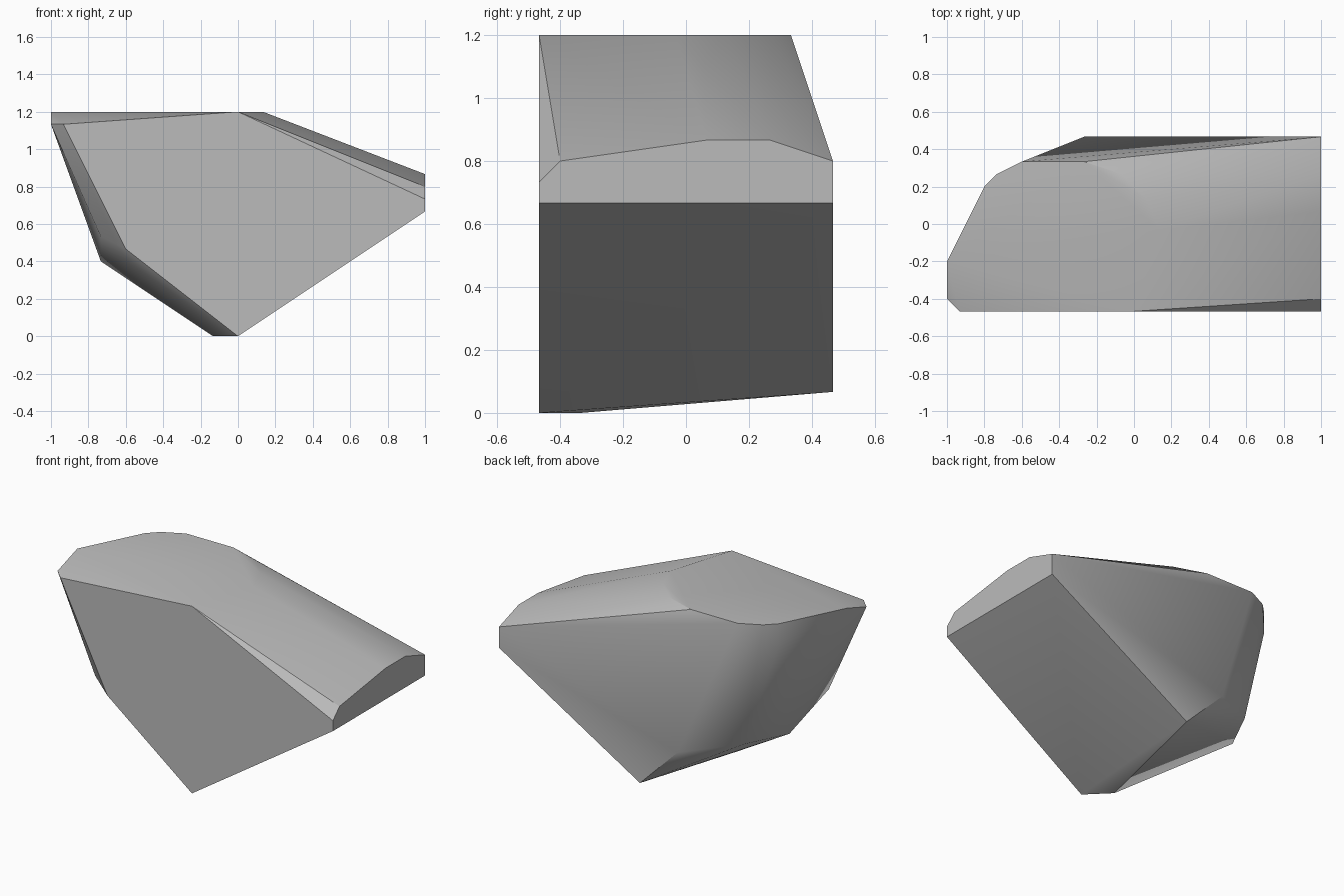
import bpy
import bmesh
import math

# Remove the default object
cube = bpy.data.objects.get("Cube")
if cube:
    bpy.data.objects.remove(cube, do_unlink=True)

GRID = 1 / 15  # the boulder is laid out on a coarse modelling grid


def make_material(name, grey):
    material = bpy.data.materials.new(name)
    material.use_nodes = True
    colour = (grey, grey, grey, 1)
    material.diffuse_color = colour
    shader = next(n for n in material.node_tree.nodes if n.type == "BSDF_PRINCIPLED")
    shader.inputs["Base Color"].default_value = colour
    shader.inputs["Roughness"].default_value = 0.9
    return material


# Level top of the boulder, as an x, y outline
TOP = 18
top_outline = [(0, -7), (2, -0.5), (1, 2), (-1, 4), (-4, 5), (-9, 5),
               (-11, 4), (-12, 3), (-15, -3)]

# Upright end on the +x side, as a y, z outline
END = 15
end_outline = [(-7, 10), (7, 10), (7, 12), (4, 13), (1, 13), (-6, 12), (-7, 11)]

# Underside, keel and chipped corners
keel = [(0, -7, 0), (-2, -5, 0), (0, 7, 1)]
back_belly = [(-4, 7, 5), (-9, 4, 6), (-11, 0, 6), (-12, 3, 16)]
front_chips = [(-15, -6, 17), (-14, -7, 17), (-11, -6, 8), (-9, -7, 7), (-9, -6, 6)]

points = [(x, y, TOP) for x, y in top_outline]
points += [(END, y, z) for y, z in end_outline]
points += keel + back_belly + front_chips

# Wrap the outlines in one faceted skin
bm = bmesh.new()
for point in points:
    bm.verts.new([c * GRID for c in point])
hull = bmesh.ops.convex_hull(bm, input=bm.verts[:])
loose = {v for v in hull["geom_interior"] + hull["geom_unused"]
         if isinstance(v, bmesh.types.BMVert) and v.is_valid}
bmesh.ops.delete(bm, geom=list(loose), context="VERTS")
bmesh.ops.dissolve_limit(bm, angle_limit=math.radians(1),
                         verts=bm.verts[:], edges=bm.edges[:])
bmesh.ops.recalc_face_normals(bm, faces=bm.faces[:])

mesh = bpy.data.meshes.new("boulder")
bm.to_mesh(mesh)
bm.free()
mesh.materials.append(make_material("stone grey", 0.5))

boulder = bpy.data.objects.new("boulder", mesh)
bpy.context.collection.objects.link(boulder)

# Soft facets with crisp main edges
bpy.ops.object.select_all(action="DESELECT")
boulder.select_set(True)
bpy.context.view_layer.objects.active = boulder
bpy.ops.object.shade_smooth_by_angle(angle=math.radians(30))
